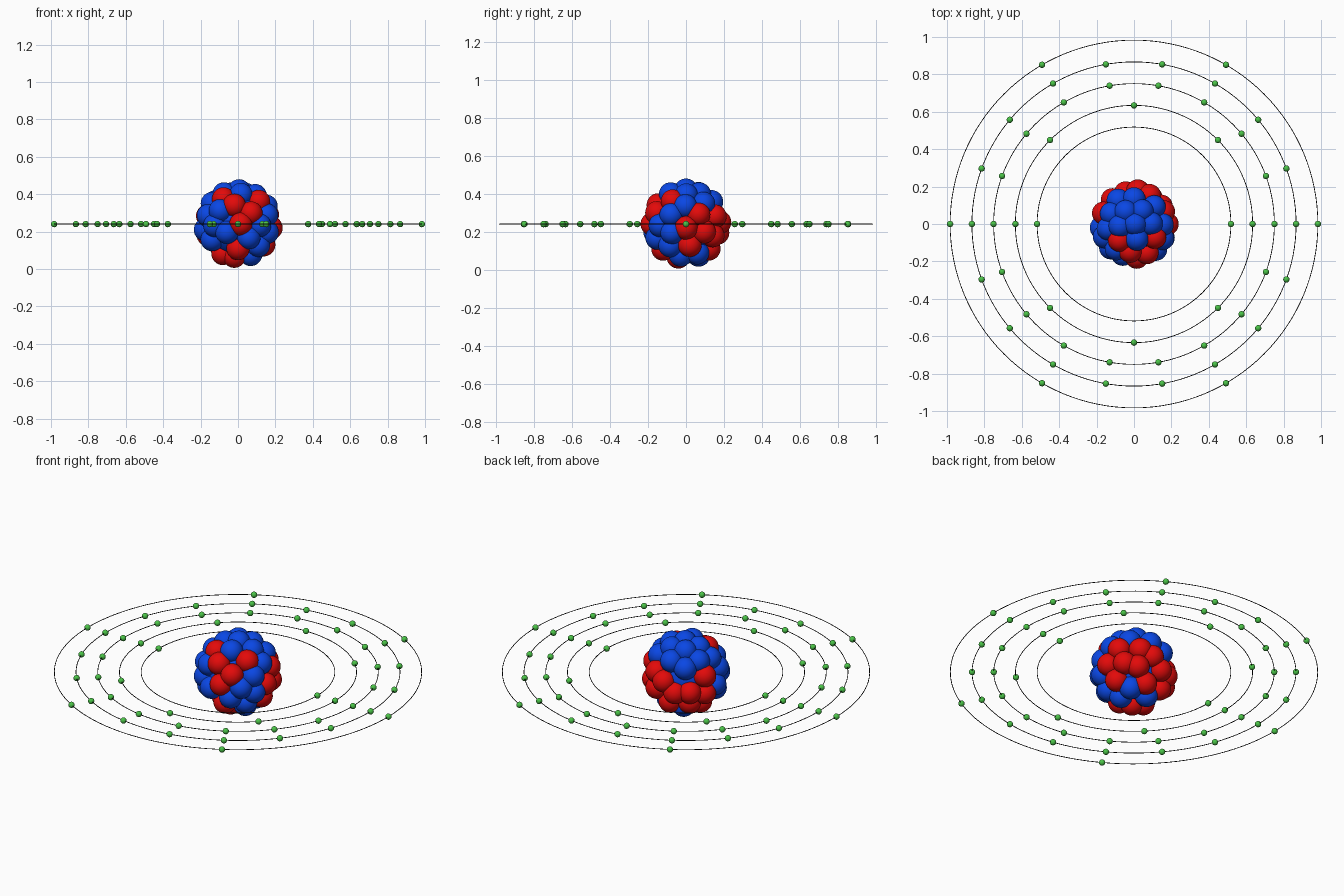
import bpy
import bmesh
from math import sin, cos, pi, sqrt
from mathutils import Vector, Matrix

if "Cube" in bpy.data.objects:
    bpy.data.objects.remove(bpy.data.objects["Cube"])

CENTRE = Vector((0, 0, 0.24))
SHELL = 0.178
NUCLEON = 0.062
ELECTRON = 0.017


def material(name, colour):
    mat = bpy.data.materials.new(name)
    mat.use_nodes = True
    mat.diffuse_color = (*colour, 1)
    bsdf = mat.node_tree.nodes["Principled BSDF"]
    bsdf.inputs["Base Color"].default_value = (*colour, 1)
    bsdf.inputs["Roughness"].default_value = 0.5
    return mat


blue = material("neutron blue", (0.003, 0.063, 0.78))
red = material("proton red", (0.77, 0.003, 0.003))
green = material("electron green", (0.07, 0.55, 0.065))
black = material("orbit black", (0.005, 0.005, 0.005))


def balls(name, points, radius, segments, mat):
    """One smooth object made of equal spheres at the given points."""
    bm = bmesh.new()
    for point in points:
        bmesh.ops.create_uvsphere(bm, u_segments=segments, v_segments=segments // 2,
                                  radius=radius, matrix=Matrix.Translation(point))
    for face in bm.faces:
        face.smooth = True
    mesh = bpy.data.meshes.new(name)
    bm.to_mesh(mesh)
    bm.free()
    mesh.materials.append(mat)
    obj = bpy.data.objects.new(name, mesh)
    bpy.context.collection.objects.link(obj)


# Protons: loose clusters around the nucleus, as directions from its centre
front_protons = [(-.08, -.09, .14), (.11, -.07, .12), (-.02, -.145, .1),
                 (.07, -.155, .06), (.015, -.178, 0)]
left_protons = [(.155, .065, .05), (.178, 0, -.02), (.145, .095, -.04),
                (.137, .02, -.11)]
back_protons = [(.083, .152, .041), (.02, .175, .01), (-.044, .166, -.046),
                (-.116, .13, -.04), (.09, .14, -.06), (.02, .12, -.13),
                (-.094, .1, -.113)]
right_protons = [(-.163, .058, .044), (-.161, .055, -.058)]
bottom_protons = [(0, -.12, -.13), (-.02, -.04, -.17), (-.08, -.02, -.155)]
protons = [Vector(p).normalized() * SHELL for p in front_protons + left_protons
           + back_protons + right_protons + bottom_protons]

# Neutrons: fill the rest of the shell from a spiral of candidates
COUNT = 2000
neutrons = []
for i in range(COUNT):
    z = 1 - (2 * i + 1) / COUNT
    turn = i * pi * (3 - sqrt(5))
    flat = sqrt(1 - z * z)
    point = Vector((flat * cos(turn), flat * sin(turn), z)) * SHELL
    if all((point - other).length > 0.08 for other in protons + neutrons):
        neutrons.append(point)

balls("protons", [CENTRE + p for p in protons], NUCLEON, 32, red)
balls("neutrons", [CENTRE + p for p in neutrons], NUCLEON, 32, blue)
balls("nucleus_core", [CENTRE], SHELL, 32, blue)

# Electron orbits: a thin ring and its evenly spaced electrons
for number, electrons in enumerate([2, 8, 18, 18, 6], start=1):
    radius = 0.402 + 0.1162 * number
    bpy.ops.mesh.primitive_torus_add(major_radius=radius, minor_radius=0.002,
                                     major_segments=128, minor_segments=8,
                                     location=CENTRE)
    ring = bpy.context.object
    ring.name = f"orbit_ring_{number}"
    ring.data.materials.append(black)
    bpy.ops.object.shade_smooth()
    angles = [2 * pi * k / electrons for k in range(electrons)]
    balls(f"orbit_electrons_{number}",
          [CENTRE + Vector((radius * cos(t), radius * sin(t), 0)) for t in angles],
          ELECTRON, 16, green)
